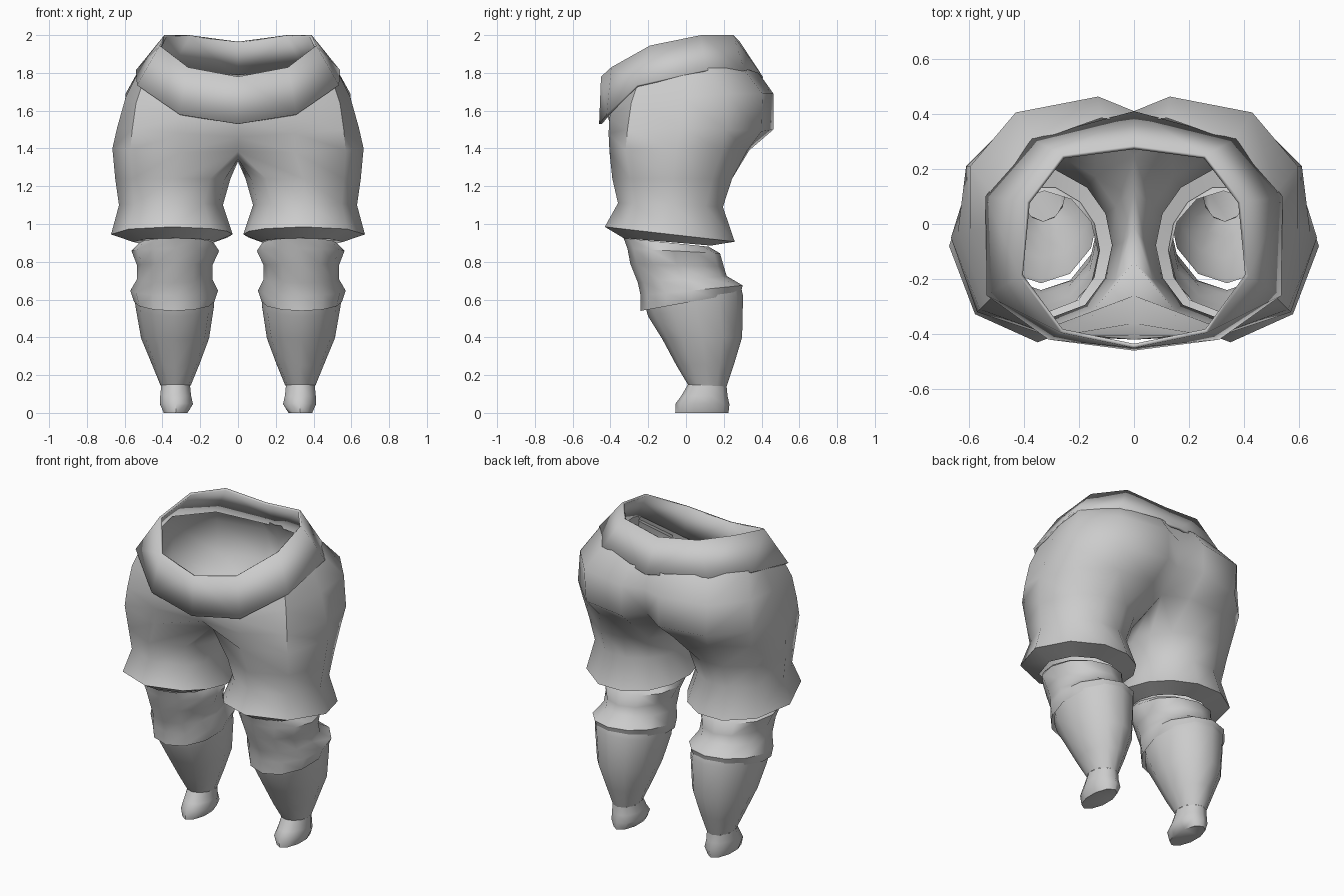
import bpy, bmesh, math

def finish(name, bm, angle=40, thickness=0):
    """Turn a half-model bmesh into a mirrored, angle-smoothed object."""
    bmesh.ops.recalc_face_normals(bm, faces=bm.faces[:])
    me = bpy.data.meshes.new(name)
    bm.to_mesh(me)
    bm.free()
    for p in me.polygons:
        p.use_smooth = True
    me.set_sharp_from_angle(angle=math.radians(angle))
    ob = bpy.data.objects.new(name, me)
    bpy.context.collection.objects.link(ob)
    mir = ob.modifiers.new("mirror", 'MIRROR')
    mir.use_clip = True
    mir.merge_threshold = 0.002
    if thickness:
        sol = ob.modifiers.new("thickness", 'SOLIDIFY')
        sol.thickness = thickness
        sol.offset = -1
    return ob

def skin(bm, rows, closed):
    """Join successive rows of vertices with quads."""
    for a, b in zip(rows, rows[1:]):
        n = len(a)
        for i in range(n if closed else n - 1):
            j = (i + 1) % n
            bm.faces.new((a[i], a[j], b[j], b[i]))

def verts(bm, pts):
    return [bm.verts.new(p) for p in pts]

def oval(cx, rx, front, back, angles):
    """Tilted oval; front and back are (y, z), angle 0 faces the front."""
    out = []
    for d in angles:
        c, s = math.cos(math.radians(d)), math.sin(math.radians(d))
        t = (1 - c) / 2
        out.append((cx + rx * s, front[0] + (back[0] - front[0]) * t,
                    front[1] + (back[1] - front[1]) * t))
    return out

def tube(name, rings, sides=12, cap=False, angle=40):
    bm = bmesh.new()
    ang = [360 * i / sides for i in range(sides)]
    rows = [verts(bm, oval(*r, ang)) for r in rings]
    skin(bm, rows, True)
    if cap:
        bm.faces.new(rows[-1])
    return finish(name, bm, angle)

# Waistband: high at the back, dipping to a point at the front
bm = bmesh.new()
top = [(0, -.45, 1.78), (.265, -.395, 1.83), (.415, -.19, 1.945),
       (.39, .08, 2.0), (.26, .25, 2.0), (0, .285, 1.965)]
low = [(0, -.46, 1.53), (.31, -.42, 1.58), (.535, -.26, 1.735),
       (.54, .10, 1.815), (.37, .31, 1.81), (0, .41, 1.775)]
skin(bm, [verts(bm, top), verts(bm, low)], False)
finish("waistband", bm, 40, .015)

# Breeches: hip rows are open at the centre line, leg rows close round the thigh
bm = bmesh.new()
hips = [
    [(0, -.42, 1.58), (.30, -.39, 1.63), (.50, -.25, 1.76), (.53, -.02, 1.80),
     (.52, .12, 1.825), (.36, .30, 1.825), (.12, .385, 1.80), (0, .37, 1.79)],
    [(0, -.405, 1.54), (.30, -.405, 1.56), (.54, -.29, 1.64), (.595, -.02, 1.67),
     (.595, .21, 1.69), (.43, .405, 1.69), (.13, .463, 1.69), (0, .41, 1.68)],
    [(0, -.36, 1.46), (.30, -.41, 1.48), (.56, -.31, 1.50), (.64, -.03, 1.51),
     (.61, .21, 1.50), (.42, .40, 1.49), (.13, .463, 1.50), (0, .39, 1.52)]]
crotch = [(0, -.26, 1.385), (.30, -.405, 1.38), (.57, -.32, 1.39), (.665, -.05, 1.40),
          (.59, .19, 1.39), (.38, .325, 1.39), (.14, .335, 1.39), (0, .25, 1.40),
          (0, .13, 1.35), (0, -.01, 1.33), (0, -.14, 1.345)]
ang = [-40, 0, 45, 90, 130, 165, 195, 222, 246, 270, 295]
legs = [(.345, .305, (-.39, 1.24), (.255, 1.24)),
        (.355, .275, (-.36, 1.11), (.205, 1.09)),
        (.35, .322, (-.43, .985), (.27, .905)),
        (.34, .215, (-.33, .925), (.14, .885))]
hip_rows = [verts(bm, r) for r in hips]
seam = verts(bm, crotch)
skin(bm, hip_rows + [seam[:8]], False)
skin(bm, [seam] + [verts(bm, oval(*r, ang)) for r in legs], True)
finish("breeches", bm, 50)

# Slouched knee wraps
tube("knee_wraps", [
    (.325, .195, (-.33, .925), (.12, .88)),
    (.332, .232, (-.31, .87), (.18, .845)),
    (.335, .200, (-.295, .79), (.20, .775)),
    (.335, .200, (-.255, .69), (.215, .725)),
    (.338, .232, (-.24, .62), (.30, .675)),
    (.338, .212, (-.24, .54), (.29, .635))], angle=50)

# Tapering stockings
tube("stockings", [
    (.338, .210, (-.215, .56), (.295, .65)),
    (.335, .208, (-.20, .51), (.302, .62)),
    (.333, .180, (-.125, .39), (.297, .40)),
    (.33, .125, (-.05, .25), (.255, .26)),
    (.33, .080, (.01, .15), (.215, .14))])

# Small blunt feet
tube("feet", [
    (.33, .080, (.01, .15), (.215, .14)),
    (.33, .086, (-.025, .09), (.22, .09)),
    (.326, .092, (-.055, .05), (.23, .045)),
    (.33, .066, (-.057, 0), (.225, 0))], sides=10, cap=True, angle=60)
